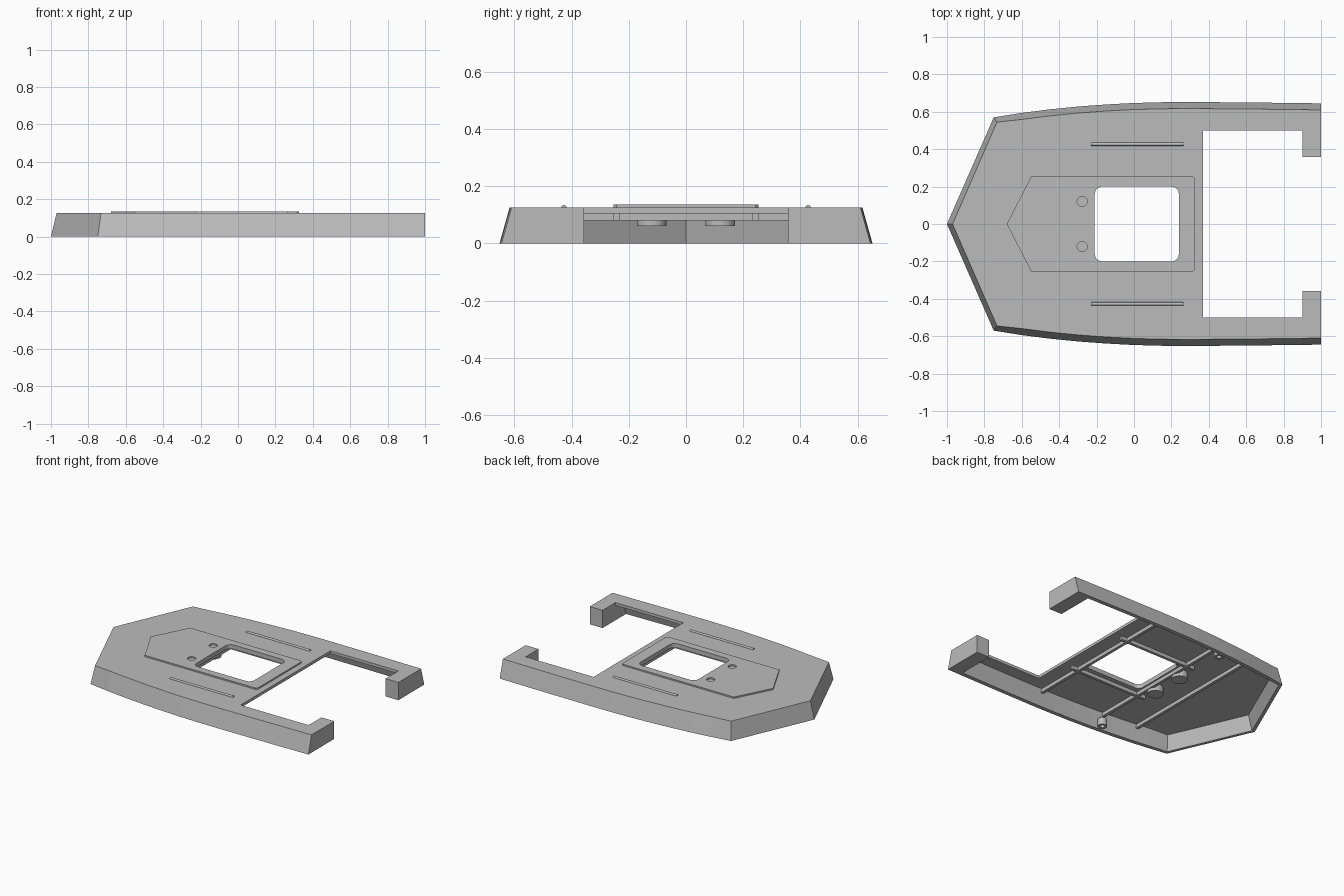
import bpy, bmesh
from math import pi, cos, sin

cube = bpy.data.objects.get("Cube")
if cube:
    bpy.data.objects.remove(cube, do_unlink=True)

grey = bpy.data.materials.new("light_grey")
grey.use_nodes = True
COLOUR = (0.5, 0.5, 0.5, 1)
grey.diffuse_color = COLOUR
grey.node_tree.nodes["Principled BSDF"].inputs["Base Color"].default_value = COLOUR


def finish(name, bm):
    bmesh.ops.recalc_face_normals(bm, faces=bm.faces)
    mesh = bpy.data.meshes.new(name)
    bm.to_mesh(mesh)
    bm.free()
    mesh.materials.append(grey)
    obj = bpy.data.objects.new(name, mesh)
    bpy.context.collection.objects.link(obj)
    return obj


def loft(name, low, high, z0, z1):
    """Solid between two outlines with equal point counts."""
    bm = bmesh.new()
    a = [bm.verts.new((x, y, z0)) for x, y in low]
    b = [bm.verts.new((x, y, z1)) for x, y in high]
    bm.faces.new(a)
    bm.faces.new(b)
    n = len(a)
    for i in range(n):
        j = (i + 1) % n
        bm.faces.new((a[i], a[j], b[j], b[i]))
    return finish(name, bm)


def prism(name, pts, z0, z1):
    return loft(name, pts, pts, z0, z1)


def box(name, x0, x1, y0, y1, z0, z1):
    return prism(name, [(x0, y0), (x1, y0), (x1, y1), (x0, y1)], z0, z1)


def disc(name, x, y, r, z0, z1, n=32):
    return prism(name, [(x + r * cos(2 * pi * i / n), y + r * sin(2 * pi * i / n))
                        for i in range(n)], z0, z1)


def rounded(x0, x1, y0, y1, r, n=6):
    pts = []
    corners = [(x1 - r, y1 - r), (x0 + r, y1 - r), (x0 + r, y0 + r), (x1 - r, y0 + r)]
    for k, (cx, cy) in enumerate(corners):
        for i in range(n + 1):
            a = pi / 2 * (k + i / n)
            pts.append((cx + r * cos(a), cy + r * sin(a)))
    return pts


def cut(target, cutters):
    for c in cutters:
        mod = target.modifiers.new("cut", 'BOOLEAN')
        mod.operation, mod.solver, mod.object = 'DIFFERENCE', 'EXACT', c
        bpy.context.view_layer.objects.active = target
        bpy.ops.object.modifier_apply(modifier=mod.name)


# Hull outline: pointed bow at -x, gently curved sides, square stern
SIDE = [(-0.75, 0.57), (-0.6, 0.594), (-0.45, 0.613), (-0.3, 0.628), (-0.15, 0.639),
        (0, 0.647), (0.15, 0.651), (0.3, 0.652), (0.45, 0.651), (0.6, 0.65), (1, 0.645)]


def outline(inset, stern):
    tip = (-1 + inset * 0.85, 0)
    side = [(x, y - inset) for x, y in SIDE]
    side[0] = (SIDE[0][0] + inset * 0.5, SIDE[0][1] - inset * 0.72)
    side[-1] = (stern, side[-1][1])
    return [tip] + side + [(x, -y) for x, y in reversed(side)]


hull = loft("hull", outline(0, 1), outline(0.035, 1), 0, 0.125)
plate = prism("top_plate", [(-0.68, 0), (-0.55, 0.253), (0.315, 0.253), (0.325, 0.243),
                            (0.325, -0.243), (0.315, -0.253), (-0.55, -0.253)], 0.12, 0.135)

# Underside hollow, stern bay, bay mouth and deck hatch
hollow = loft("hollow_cutter", outline(0.027, 0.9), outline(0.062, 0.9), -0.002, 0.105)
bay = box("bay_cutter", 0.37, 0.9, -0.5, 0.5, -0.1, 0.3)
mouth = box("mouth_cutter", 0.85, 1.1, -0.357, 0.357, -0.1, 0.3)
hatch = prism("hatch_cutter", rounded(-0.21, 0.24, -0.2, 0.2, 0.04), -0.1, 0.3)
cut(hull, [hollow, bay, mouth, hatch])
holes = [disc("hole_cutter", -0.277, s * 0.12, 0.027, 0.115, 0.2) for s in (-1, 1)]
cut(plate, [hatch] + holes)

# Underside ribs
for i, (x, half) in enumerate([(0.26, 0.6), (-0.23, 0.59), (-0.49, 0.56)]):
    box(f"cross_rib_{i + 1}", x - 0.01, x + 0.01, -half, half, 0.08, 0.11)

for side, s in (("left", 1), ("right", -1)):
    y = s * 0.243
    box(f"{side}_long_rib", -0.29, 0.31, y - 0.01, y + 0.01, 0.08, 0.11)
    # Round bosses under the plate holes and small pegs on the hull wall
    disc(f"{side}_boss", -0.277, s * 0.12, 0.052, 0.06, 0.115)
    peg = disc(f"{side}_peg", -0.22, s * 0.575, 0.03, 0.005, 0.055)
    bore = disc("bore_cutter", -0.22, s * 0.575, 0.016, -0.02, 0.03)
    cut(peg, [bore])
    holes.append(bore)
    # Raised rail along the deck
    rail = disc(f"{side}_deck_rail", 0, 0, 0.009, -0.2475, 0.2475, 16)
    rail.rotation_euler = (0, pi / 2, 0)
    rail.location = (0.0175, s * 0.427, 0.125)

for c in [hollow, bay, mouth, hatch] + holes:
    bpy.data.objects.remove(c, do_unlink=True)
